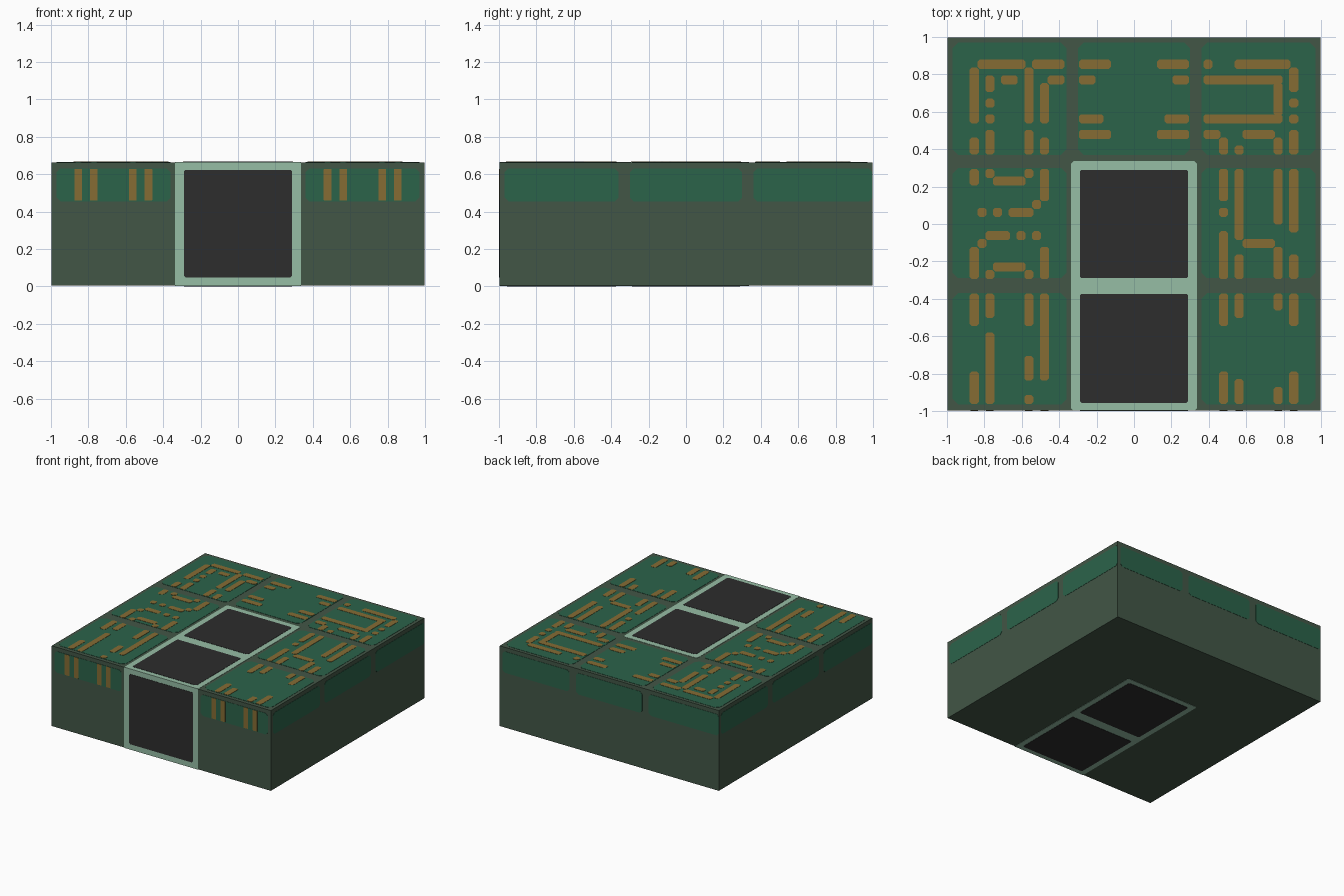
import bpy, bmesh

if "Cube" in bpy.data.objects:
    bpy.data.objects.remove(bpy.data.objects["Cube"])

H, D, L = 0.667, 0.004, 0.002     # block height, total plate depth, plate layer
P = 1 / 24                        # trace pitch: 48 cells across the top


def srgb(r, g, b):
    lin = lambda c: c / 12.92 if c <= 0.04045 else ((c + 0.055) / 1.055) ** 2.4
    return (lin(r / 255), lin(g / 255), lin(b / 255), 1)


def material(name, *rgb):
    m = bpy.data.materials.new(name)
    m.diffuse_color = srgb(*rgb)
    m.use_nodes = True
    m.node_tree.nodes["Principled BSDF"].inputs["Base Color"].default_value = m.diffuse_color
    return m


BASE = material("grey_green", 66, 86, 70)
GREEN = material("board_green", 43, 99, 74)
TRACE = material("copper_trace", 134, 108, 52)
FRAME = material("pale_green", 150, 189, 165)
DARK = material("dark_grey", 45, 45, 45)

# each side maps (u, v, height above body) to a point
SIDES = {
    "top": lambda u, v, h: (u, v, H - D + h),
    "bottom": lambda u, v, h: (u, -v, D - h),
    "front": lambda u, v, h: (u, -(1 - D) - h, v),
    "right": lambda u, v, h: (1 - D + h, u, v),
    "back": lambda u, v, h: (-u, 1 - D + h, v),
    "left": lambda u, v, h: (-(1 - D) - h, -u, v),
}


def outline(u0, u1, v0, v1, c):
    return [(u0 + c, v0), (u1 - c, v0), (u1, v0 + c), (u1, v1 - c),
            (u1 - c, v1), (u0 + c, v1), (u0, v1 - c), (u0, v0 + c)]


def plates(name, mat, side, rects, low, high, cut):
    """Thin corner-cut plates on one side of the block, as one object."""
    bm = bmesh.new()
    put = SIDES[side]
    for r in rects:
        ring = outline(*r, cut)
        lo = [bm.verts.new(put(u, v, low)) for u, v in ring]
        hi = [bm.verts.new(put(u, v, high)) for u, v in ring]
        bm.faces.new(hi)
        for i in range(8):
            j = (i + 1) % 8
            bm.faces.new((lo[i], lo[j], hi[j], hi[i]))
    me = bpy.data.meshes.new(name)
    bm.to_mesh(me)
    bm.free()
    me.materials.append(mat)
    bpy.context.collection.objects.link(bpy.data.objects.new(name, me))


# main block
bpy.ops.mesh.primitive_cube_add(size=1, location=(0, 0, H / 2))
body = bpy.context.object
body.name = "block"
body.scale = (2 - 2 * D, 2 - 2 * D, H - 2 * D)
body.data.materials.append(BASE)

# green board panels
xs = [(-0.97, -0.36), (-0.30, 0.30), (0.36, 0.97)]
ys = [(-0.965, -0.37), (-0.29, 0.30), (0.37, 0.97)]
top = [x + y for x in xs for y in ys if x[0] != -0.30 or y[0] > 0.3]
plates("top_panels", GREEN, "top", top, 0, L, 0.03)
band = (0.455, 0.63)
plates("front_panels", GREEN, "front", [xs[0] + band, xs[2] + band], 0, L, 0.02)
for s in ("right", "back", "left"):
    rects = [xs[0] + band, xs[1] + band, (0.36, 0.998) + band]
    plates(s + "_panels", GREEN, s, rects, 0, L, 0.02)

# pale frame and dark inserts, wrapped over top, front and bottom
F, S = 0.336, 0.29
squares = [(-S, S, -S, S), (-S, S, -0.957, -0.373)]
flip = lambda r: (r[0], r[1], -r[3], -r[2])
strip = (-F, F, -0.998, F)
plates("top_frame", FRAME, "top", [strip], 0, L, 0.012)
plates("top_inserts", DARK, "top", squares, L, D, 0.01)
plates("bottom_frame", FRAME, "bottom", [flip(strip)], 0, L, 0.012)
plates("bottom_inserts", DARK, "bottom", [flip(r) for r in squares], L, D, 0.01)
plates("front_frame", FRAME, "front", [(-F, F, 0.002, H - 0.002)], 0, L, 0.002)
plates("front_insert", DARK, "front", [(-S, S, 0.047, 0.623)], L, D, 0.01)

# traces running front to back: column -> row spans, counted from the back left
left_columns = {
    3: [(4, 10), (13, 14), (17, 18), (27, 30), (33, 36), (43, 46)],
    5: [(5, 6), (8, 8), (10, 10), (12, 14), (17, 17), (30, 30), (33, 35), (38, 46)],
    10: [(4, 10), (12, 14), (17, 17), (30, 30), (33, 36), (41, 43), (46, 46)],
    12: [(6, 10), (13, 14), (17, 20), (27, 30), (33, 43)],
}
right_columns = {
    35: [(13, 14), (17, 20), (22, 22), (25, 30), (33, 36), (43, 46)],
    37: [(14, 14), (17, 25), (28, 30), (33, 35), (44, 46)],
    42: [(6, 9), (13, 14), (17, 23), (27, 30), (33, 34), (45, 46)],
    44: [(4, 6), (8, 8), (10, 10), (12, 14), (17, 24), (28, 30), (33, 36), (43, 46)],
}
# traces running sideways: row -> column spans
rows = {
    3: [(4, 9), (11, 14), (17, 20), (27, 30), (33, 33), (37, 43)],
    5: [(7, 8), (13, 14), (17, 18), (29, 30), (33, 42)],
    10: [(17, 19), (28, 30), (33, 42)],
    12: [(17, 20), (27, 30), (33, 34), (38, 41)],
    18: [(6, 9)], 21: [(11, 11)],
    22: [(4, 4), (6, 6), (8, 10)],
    25: [(5, 7), (9, 9), (11, 11)],
    26: [(4, 4), (38, 41)], 29: [(6, 9)],
}


def cells(c0, c1, r0, r1):
    return (c0 * P - 1, (c1 + 1) * P - 1, 1 - (r1 + 1) * P, 1 - r0 * P)


E = 0.08    # tiny overlap so corner-to-corner steps join up
traces = [cells(c - E, c + E, a - E, b + E) for cols in (left_columns, right_columns)
          for c, spans in cols.items() for a, b in spans]
traces += [cells(a - E, b + E, r - E, r + E) for r, spans in rows.items() for a, b in spans]
plates("top_traces", TRACE, "top", traces, L, D, 0.011)

# matching trace ends on the front
ends = [(c * P - 1, (c + 1) * P - 1, 0.458, 0.628)
        for c in (*left_columns, *right_columns)]
plates("front_traces", TRACE, "front", ends, L, D, 0.003)
